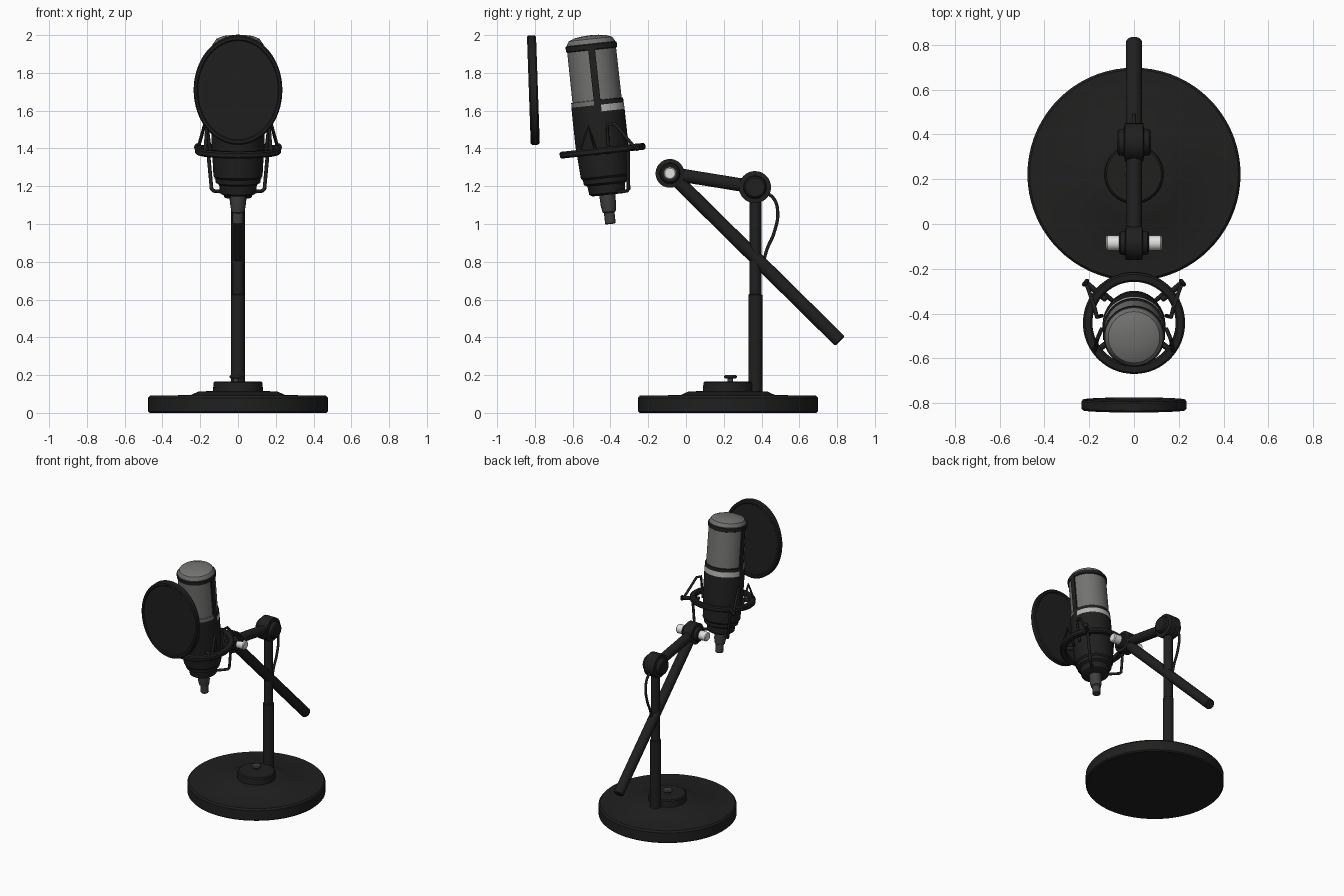
import bpy, bmesh, math
from mathutils import Matrix, Vector

if "Cube" in bpy.data.objects:
    bpy.data.objects.remove(bpy.data.objects["Cube"])


def mat(name, v):
    m = bpy.data.materials.new(name)
    m.diffuse_color = (v, v, v * 0.98, 1)
    m.use_nodes = True
    m.node_tree.nodes["Principled BSDF"].inputs["Base Color"].default_value = m.diffuse_color
    return m


BLACK = mat("matte black", 0.014)
GREY = mat("mesh grey", 0.17)
GUN = mat("gunmetal", 0.05)
SILVER = mat("silver", 0.45)
WHITE = mat("pin white", 0.75)


def finish(ob, angle=35):
    bpy.ops.object.select_all(action='DESELECT')
    ob.select_set(True)
    bpy.context.view_layer.objects.active = ob
    bpy.ops.object.shade_smooth_by_angle(angle=math.radians(angle))


def from_bm(name, bm, mats, mtx):
    bmesh.ops.recalc_face_normals(bm, faces=bm.faces)
    me = bpy.data.meshes.new(name)
    bm.to_mesh(me)
    bm.free()
    for m in mats:
        me.materials.append(m)
    ob = bpy.data.objects.new(name, me)
    bpy.context.collection.objects.link(ob)
    ob.matrix_world = mtx
    finish(ob)
    return ob


def lathe(name, prof, mats, mtx, n=48, rule=None, closed=False):
    """Revolve (radius, height) points around local z."""
    bm = bmesh.new()
    rings = []
    for r, z in prof:
        rings.append([bm.verts.new((r * math.cos(2 * math.pi * i / n),
                                    r * math.sin(2 * math.pi * i / n), z)) for i in range(n)])
    pairs = list(zip(rings, rings[1:]))
    if closed:
        pairs.append((rings[-1], rings[0]))
    else:
        bm.faces.new(rings[0])
        bm.faces.new(rings[-1])
    for a, b in pairs:
        for i in range(n):
            j = (i + 1) % n
            bm.faces.new((a[i], a[j], b[j], b[i]))
    if rule:
        for f in bm.faces:
            f.material_index = rule(f.calc_center_median())
    return from_bm(name, bm, mats, mtx)


def rod(name, a, b, r, m=BLACK, n=24):
    a, b = Vector(a), Vector(b)
    d = b - a
    L = d.length
    mtx = Matrix.Translation(a) @ d.to_track_quat('Z', 'Y').to_matrix().to_4x4()
    e = min(0.006, r * 0.3)
    return lathe(name, [(r - e, 0), (r, e), (r, L - e), (r - e, L)], [m], mtx, n)


def tube(name, pts, r, mtx=Matrix(), smooth=False):
    cu = bpy.data.curves.new(name, 'CURVE')
    cu.dimensions = '3D'
    cu.bevel_depth = r
    cu.bevel_resolution = 3
    cu.use_fill_caps = True
    if smooth:
        sp = cu.splines.new('BEZIER')
        sp.bezier_points.add(len(pts) - 1)
        for p, c in zip(sp.bezier_points, pts):
            p.co = c
            p.handle_left_type = p.handle_right_type = 'AUTO'
    else:
        sp = cu.splines.new('POLY')
        sp.points.add(len(pts) - 1)
        for p, c in zip(sp.points, pts):
            p.co = (*c, 1)
    cu.materials.append(BLACK)
    ob = bpy.data.objects.new(name, cu)
    bpy.context.collection.objects.link(ob)
    ob.matrix_world = mtx
    bpy.ops.object.select_all(action='DESELECT')
    ob.select_set(True)
    bpy.context.view_layer.objects.active = ob
    bpy.ops.object.convert(target='MESH')
    finish(bpy.context.view_layer.objects.active, 50)


def box(name, size, loc, m, mtx):
    bm = bmesh.new()
    bmesh.ops.create_cube(bm, size=1, matrix=Matrix.Translation(loc) @ Matrix.Diagonal((*size, 1)))
    return from_bm(name, bm, [m], mtx)


# Weighted base with stepped hub
BASE = Matrix.Translation((0, 0.222, 0))
lathe("base", [(0.468, 0), (0.476, 0.008), (0.476, 0.08), (0.466, 0.092), (0.25, 0.094),
               (0.21, 0.113), (0.132, 0.116), (0.13, 0.16), (0.122, 0.167)], [BLACK], BASE, 72)
rod("hub_screw_post", (-0.01, 0.235, 0.16), (-0.01, 0.235, 0.185), 0.014, GUN)
rod("hub_screw_head", (-0.01, 0.235, 0.183), (-0.01, 0.235, 0.2), 0.035, GUN)
rod("base_plug", (0.18, 0.12, 0.085), (0.18, 0.12, 0.1), 0.027)

# Stand: pole, two arms and their joints
SHOULDER = (0, 0.365, 1.195)
ELBOW = (0, -0.085, 1.268)
rod("lower_pole", (0, 0.367, 0.08), (0, 0.367, 0.63), 0.037)
rod("upper_pole", (0, 0.367, 0.62), (0, 0.367, 1.17), 0.032)
rod("upper_arm", SHOULDER, ELBOW, 0.035)
rod("long_arm", ELBOW, (0, 0.815, 0.38), 0.036)
for name, c, r, w in (("shoulder_joint", SHOULDER, 0.085, 0.075), ("elbow_joint", ELBOW, 0.076, 0.066)):
    mtx = Matrix.Translation(c) @ Matrix.Rotation(math.pi / 2, 4, 'Y')
    lathe(name, [(r * 0.58, -w), (r * 0.68, -w * 0.9), (r * 0.72, -w * 0.6), (r, -w * 0.55),
                 (r, w * 0.55), (r * 0.72, w * 0.6), (r * 0.68, w * 0.9), (r * 0.58, w)],
          [BLACK], mtx, 40)
rod("elbow_pin", (-0.125, -0.085, 1.268), (0.125, -0.085, 1.268), 0.033, WHITE)
tube("cable", [(0, 0.41, 1.17), (0, 0.46, 1.14), (0, 0.485, 1.07), (0, 0.465, 0.95),
               (0, 0.43, 0.87), (0, 0.41, 0.8)], 0.009, smooth=True)

# Microphone, built upright and then tilted forward
MIC = Matrix.Translation((0, -0.4, 1.0)) @ Matrix.Rotation(math.atan(0.108), 4, 'X')
lathe("plug", [(0.024, 0), (0.028, 0.005), (0.028, 0.06), (0.035, 0.065), (0.041, 0.1), (0.043, 0.17)],
      [GUN], MIC, 32)


def body_colour(c):
    if 0.6 < c.z < 0.635 and c.y > 0.02:
        return 1
    if 0.625 < c.z < 0.66 and c.y < -0.02:
        return 2
    return 0


lathe("mic_body", [(0.08, 0.155), (0.095, 0.165), (0.1, 0.21), (0.118, 0.22), (0.12, 0.245),
                   (0.13, 0.255), (0.134, 0.33), (0.14, 0.42), (0.14, 0.598), (0.139, 0.634),
                   (0.138, 0.658), (0.13, 0.66)],
      [BLACK, SILVER, GREY], MIC, 48, body_colour)
lathe("mesh_grille", [(0.131, 0.65), (0.13, 0.94)], [GREY], MIC)
for s in (-1, 1):
    box("grille_side_bar", (0.016, 0.036, 0.3), (s * 0.13, 0, 0.79), BLACK, MIC)
lathe("grille_top_band", [(0.128, 0.925), (0.136, 0.93), (0.136, 0.955), (0.128, 0.962)], [BLACK], MIC)
lathe("grille_dome", [(0.13, 0.95), (0.128, 0.965), (0.115, 0.985), (0.085, 0.997), (0.045, 1.003),
                      (0.01, 1.005)], [GREY], MIC)

# Shock mount: ring, cradle rods, knobs and suspension cords
S = 0.39
lathe("mount_ring", [(0.186, S - 0.012), (0.194, S - 0.018), (0.22, S - 0.018), (0.228, S - 0.01),
                     (0.228, S + 0.01), (0.22, S + 0.018), (0.194, S + 0.018), (0.186, S + 0.012)],
      [BLACK], MIC, 64, closed=True)
for s in (-1, 1):
    tube("cradle_rod", [(s * 0.16, 0.135, S), (s * 0.14, 0.115, 0.175), (s * 0.13, 0.105, 0.165),
                        (s * 0.03, 0.02, 0.165)], 0.01, MIC)
    for x, y in ((0.223, 0.187), (0.18, -0.135)):
        k = MIC @ Vector((s * x, y, S))
        inner = MIC @ Vector((s * x * 0.55, y * 0.55, S))
        out = MIC @ Vector((s * x * 0.94, y * 0.94, S))
        rod("mount_peg", inner, k, 0.013, n=16)
        rod("mount_knob", out, k, 0.02, n=16)
    # cord rising from the back peg to the upper clip and down to the front peg
    tube("suspension_cord", [(s * 0.21, 0.17, S), (s * 0.175, 0.08, 0.525), (s * 0.165, 0.04, 0.525),
                             (s * 0.145, 0.03, S - 0.02)], 0.009, MIC)
    tube("front_cord", [(s * 0.175, -0.13, S), (s * 0.165, -0.06, 0.525), (s * 0.145, -0.03, S - 0.02)],
         0.009, MIC)

# Oval pop filter with raised rim
FILTER = (Matrix.Translation((0, -0.808, 1.709)) @ Matrix.Rotation(math.radians(92), 4, 'X')
          @ Matrix.Diagonal((0.81, 1, 1, 1)))
lathe("pop_filter", [(0.262, -0.018), (0.268, -0.024), (0.282, -0.024), (0.29, -0.016),
                     (0.29, 0.016), (0.282, 0.024), (0.268, 0.024), (0.262, 0.018)],
      [BLACK], FILTER, 64)
